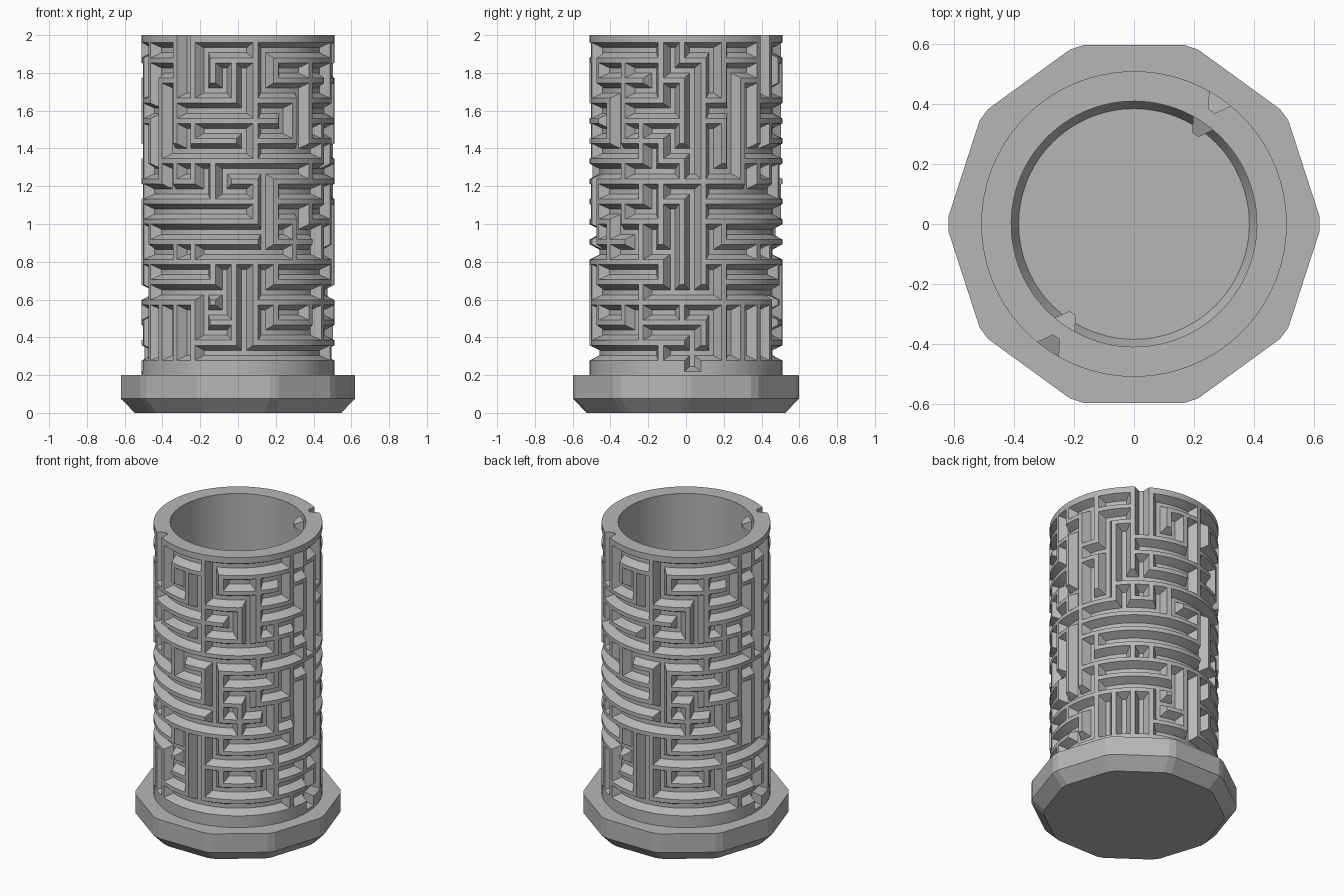
import bpy, bmesh, math

cube = bpy.data.objects.get("Cube")
if cube:
    bpy.data.objects.remove(cube, do_unlink=True)

# Maze for half a turn, top row first: "-" opens sideways, "|" opens down, "+" both
MAZE = [
    "|+-.+---.|-|-.",
    "|||||-.-|-||+.",
    ".-.|--|-.||.||",
    "---.-||--.|-||",
    "|--|-.|.-|||||",
    "---.---.|-|||-",
    ".|+-+-.--..-.|",
    "-.-.|--.|-|---",
    "---.|-|-.||---",
    "----|.-|||||--",
    ".----.-.-||--.",
    "-.|||---.|||--",
    "-+||---.---.--",
    "|+.||-.|-.-|||",
    "|-.|---.--||||",
    ".-------.-+...",
]
HALF = len(MAZE[0])
CELLS = HALF * 2
STEP = 2 * math.pi / CELLS
START = math.radians(55.5)
PITCH, TOP_ROW = 0.1068, 1.92
R_OUT, R_GROOVE, R_BORE, R_FLOOR = 0.51, 0.458, 0.41, 0.385
Z_TOP, Z_FLANGE, Z_FLOOR = 2.0, 0.2, 0.05

grey = bpy.data.materials.new("plain grey")
grey.use_nodes = True
GREY = (0.47, 0.47, 0.47, 1)
grey.diffuse_color = GREY
grey.node_tree.nodes["Principled BSDF"].inputs["Base Color"].default_value = GREY


def polar(r, a, z):
    return (r * math.cos(a), r * math.sin(a), z)


def finish(bm, name, smooth=True):
    bmesh.ops.recalc_face_normals(bm, faces=bm.faces)
    mesh = bpy.data.meshes.new(name)
    bm.to_mesh(mesh)
    bm.free()
    obj = bpy.data.objects.new(name, mesh)
    bpy.context.collection.objects.link(obj)
    mesh.materials.append(grey)
    if smooth:
        bpy.ops.object.select_all(action="DESELECT")
        obj.select_set(True)
        bpy.context.view_layer.objects.active = obj
        bpy.ops.object.shade_smooth_by_angle(angle=math.radians(15))
    return obj


def bridge(bm, a, b):
    n = len(a)
    for i in range(n):
        j = (i + 1) % n
        bm.faces.new((a[i], a[j], b[j], b[i]))


def opens(row, col, kind):
    return MAZE[row][col % HALF] in (kind, "+")


def carved(row, v, cell, u):
    """Is this point of the cell's four by four grid on the groove floor?"""
    mid_u, mid_v = u in (1, 2), v in (1, 2)
    if mid_u and mid_v:
        return True
    if mid_v:
        return opens(row, cell if u == 3 else cell - 1, "-")
    if mid_u and v == 3:
        return opens(row, cell, "|")
    if mid_u:
        return opens(row - 1, cell, "|") if row else cell % HALF == 0
    return False


# Tube with the carved maze
bm = bmesh.new()
angles = [START + (c + (u - 1.5) / 4) * STEP for c in range(CELLS) for u in range(4)]
last = len(MAZE) - 1
levels = [(Z_TOP, 0, 0)]
levels += [(TOP_ROW - (r + (v - 1.5) / 4) * PITCH, r, v)
           for r in range(last + 1) for v in range(4)]
levels += [(0.245, last, 3), (0.22, None, 0), (Z_FLANGE, None, 0)]

rings, deep = [], []
for z, row, v in levels:
    flags = [row is not None and carved(row, v, i // 4, i % 4) for i in range(len(angles))]
    deep.append(flags)
    rings.append([bm.verts.new(polar(R_GROOVE if d else R_OUT, a, z))
                  for a, d in zip(angles, flags)])

for k in range(len(rings) - 1):
    for i in range(len(angles)):
        j = (i + 1) % len(angles)
        quad = [rings[k][i], rings[k + 1][i], rings[k + 1][j], rings[k][j]]
        d = [deep[k][i], deep[k + 1][i], deep[k + 1][j], deep[k][j]]
        if sum(d) in (1, 3):
            # mitred corner: split through the odd point
            o = d.index(sum(d) == 1)
            q = quad[o:] + quad[:o]
            bm.faces.new(q[:3])
            bm.faces.new((q[0], q[2], q[3]))
        else:
            bm.faces.new(quad)

# Rim, bore and chamfered floor
bore = [[bm.verts.new(polar(r, a, z)) for a in angles]
        for r, z in ((R_BORE, Z_TOP), (R_BORE, Z_FLOOR + 0.05), (R_FLOOR, Z_FLOOR))]
bridge(bm, rings[0], bore[0])
bridge(bm, bore[0], bore[1])
bridge(bm, bore[1], bore[2])
bm.faces.new(bore[2])
finish(bm, "maze_tube")

# Ten-sided flange with clipped corners and a chamfered foot
SIDES, APOTHEM, CLIP = 10, 0.597, 0.025


def flange_ring(bm, apothem, z):
    half_side = apothem * math.tan(math.pi / SIDES) - CLIP
    ring = []
    for s in range(SIDES):
        a = math.pi / 2 + s * 2 * math.pi / SIDES
        for t in (-half_side, half_side):
            ring.append(bm.verts.new((apothem * math.cos(a) - t * math.sin(a),
                                      apothem * math.sin(a) + t * math.cos(a), z)))
    return ring


bm = bmesh.new()
foot = flange_ring(bm, APOTHEM - 0.07, 0)
waist = flange_ring(bm, APOTHEM, 0.075)
shoulder = flange_ring(bm, APOTHEM, Z_FLANGE)
bm.faces.new(foot)
bridge(bm, foot, waist)
bridge(bm, waist, shoulder)
hole = [bm.verts.new(polar(R_OUT, a, Z_FLANGE)) for a in angles]
edges = []
for loop in (shoulder, hole):
    for i, v in enumerate(loop):
        w = loop[(i + 1) % len(loop)]
        edges.append(bm.edges.get((v, w)) or bm.edges.new((v, w)))
bmesh.ops.triangle_fill(bm, use_beauty=True, edges=edges, normal=(0, 0, 1))
finish(bm, "base_flange", smooth=False)

# Two guide nubs inside the mouth
for name, turn in (("back_nub", 0), ("front_nub", math.pi)):
    bm = bmesh.new()
    loops = []
    for r, w, h in ((R_BORE + 0.01, 0.046, 0.042), (0.362, 0.013, 0.013)):
        loops.append([bm.verts.new(polar(r, START + turn + su * w / r, TOP_ROW + sv * h))
                      for su, sv in ((-1, -1), (1, -1), (1, 1), (-1, 1))])
    bridge(bm, loops[0], loops[1])
    bm.faces.new(loops[0])
    bm.faces.new(loops[1])
    finish(bm, name, smooth=False)
